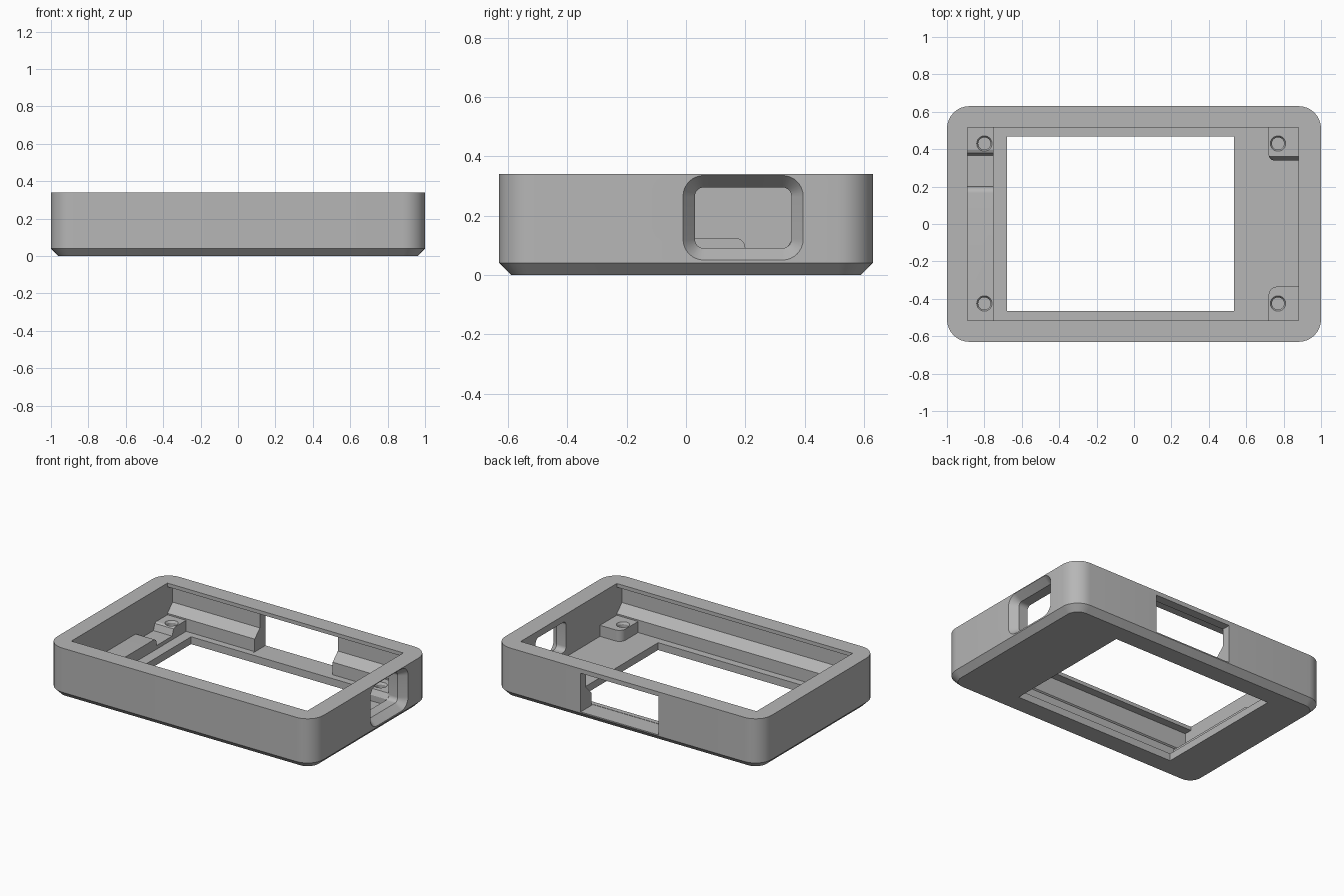
import bpy, bmesh, math

if "Cube" in bpy.data.objects:
    bpy.data.objects.remove(bpy.data.objects["Cube"])

grey = bpy.data.materials.new("matte grey")
grey.use_nodes = True
COLOUR = (0.47, 0.47, 0.47, 1)
grey.diffuse_color = COLOUR
grey.node_tree.nodes["Principled BSDF"].inputs["Base Color"].default_value = COLOUR

# Dimensions
TOP, FLOOR, PAD_TOP = 0.34, 0.05, 0.125
IN_X0, IN_X1, IN_Y = -0.89, 0.88, 0.515


def rounded(a0, a1, b0, b1, radii, seg=8):
    """2D outline; radii run from the low/low corner anticlockwise."""
    if not isinstance(radii, (tuple, list)):
        radii = [radii] * 4
    corners = [(a0, b0, 1, 1), (a1, b0, -1, 1), (a1, b1, -1, -1), (a0, b1, 1, -1)]
    pts = []
    for i, ((a, b, sa, sb), r) in enumerate(zip(corners, radii)):
        if r == 0:
            pts.append((a, b))
            continue
        for k in range(seg + 1):
            t = math.pi * (1 + i / 2 + k / seg / 2)
            pts.append((a + sa * r + r * math.cos(t), b + sb * r + r * math.sin(t)))
    return pts


def circle(x, y, r, n=24):
    return [(x + r * math.cos(math.tau * k / n), y + r * math.sin(math.tau * k / n))
            for k in range(n)]


def loft(name, rings, axis="z"):
    """Closed solid through (position, outline) rings stacked along an axis."""
    place = {"x": lambda p, q: (q, p[0], p[1]),
             "y": lambda p, q: (p[0], q, p[1]),
             "z": lambda p, q: (p[0], p[1], q)}[axis]
    bm = bmesh.new()
    loops = [[bm.verts.new(place(p, pos)) for p in outline] for pos, outline in rings]
    n = len(loops[0])
    for low, high in zip(loops, loops[1:]):
        for i in range(n):
            j = (i + 1) % n
            bm.faces.new((low[i], low[j], high[j], high[i]))
    bm.faces.new(loops[0])
    bm.faces.new(loops[-1])
    bmesh.ops.recalc_face_normals(bm, faces=bm.faces)
    mesh = bpy.data.meshes.new(name)
    bm.to_mesh(mesh)
    bm.free()
    mesh.materials.append(grey)
    obj = bpy.data.objects.new(name, mesh)
    bpy.context.collection.objects.link(obj)
    return obj


def box(name, x0, x1, y0, y1, z0, z1):
    outline = rounded(x0, x1, y0, y1, 0)
    return loft(name, [(z0, outline), (z1, outline)])


def cut(obj, cutters):
    """Subtract every cutter, bake the result and delete the cutters."""
    for c in cutters:
        c.hide_render = True
        mod = obj.modifiers.new("cut", "BOOLEAN")
        mod.operation, mod.solver, mod.object = "DIFFERENCE", "EXACT", c
    graph = bpy.context.evaluated_depsgraph_get()
    mesh = bpy.data.meshes.new_from_object(obj.evaluated_get(graph))
    obj.modifiers.clear()
    obj.data = mesh
    for c in cutters:
        bpy.data.objects.remove(c)


def bore(x, y):
    """Screw hole with a small countersink."""
    return loft("bore", [(0.07, circle(x, y, 0.033)), (0.112, circle(x, y, 0.033)),
                         (PAD_TOP + 0.003, circle(x, y, 0.043))])


# Frame body with chamfered underside
outer = rounded(-1, 1, -0.63, 0.63, 0.12)
base = rounded(-0.96, 0.96, -0.59, 0.59, 0.08)
body = loft("frame_body", [(0, base), (0.04, outer), (TOP, outer)])

cutters = [
    box("cavity", IN_X0, IN_X1, -IN_Y, IN_Y, FLOOR, 0.5),
    box("screen_window", -0.68, 0.535, -0.465, 0.468, -0.1, 0.1),
    box("back_slot", -0.235, 0.35, 0.5, 0.7, FLOOR - 0.002, 0.31),
]
# Grooves with sloped bottoms under the long rims
for s in (-1, 1):
    section = [(s * 0.5, 0.12), (s * 0.57, 0.19), (s * 0.57, 0.315), (s * 0.5, 0.315)]
    cutters.append(loft("groove", [(IN_X0, section), (IN_X1, section)], "x"))
# Side port, flared on the outside
port_in = rounded(0.03, 0.355, 0.09, 0.295, 0.03)
port_out = rounded(-0.01, 0.395, 0.05, 0.335, 0.07)
port_far = rounded(-0.011, 0.396, 0.049, 0.336, 0.07)
cutters.append(loft("port", [(0.8, port_in), (0.95, port_in), (1.0, port_out),
                             (1.02, port_far)], "x"))
cut(body, cutters)

# Mounting rail along one short side: long bed, low channel, end post
low = 0.075
profile = [(-IN_Y - 0.005, FLOOR - 0.01), (IN_Y + 0.005, FLOOR - 0.01),
           (IN_Y + 0.005, PAD_TOP), (0.395, PAD_TOP), (0.38, 0.118), (0.365, low)]
for k in range(7):
    t = math.pi / 2 * k / 6
    profile.append((0.165 + 0.035 * math.cos(t), PAD_TOP - 0.035 + 0.035 * math.sin(t)))
profile.insert(6, (0.2, low))
profile.append((-IN_Y - 0.005, PAD_TOP))
rail = loft("mounting_rail", [(IN_X0 - 0.005, profile), (-0.75, profile)], "x")
cut(rail, [bore(-0.8, 0.43), bore(-0.8, -0.425)])

# Corner pads on the other short side
front = rounded(0.72, IN_X1 + 0.005, -IN_Y - 0.005, -0.335, (0, 0, 0, 0.045))
front_pad = loft("front_pad", [(FLOOR - 0.01, front), (PAD_TOP, front)])
cut(front_pad, [bore(0.77, -0.425)])
back_low = rounded(0.72, IN_X1 + 0.005, 0.34, IN_Y + 0.005, (0.03, 0, 0, 0))
back_top = rounded(0.72, IN_X1 + 0.005, 0.36, IN_Y + 0.005, (0.01, 0, 0, 0))
back_pad = loft("back_pad", [(FLOOR - 0.01, back_low), (0.09, back_low),
                             (PAD_TOP, back_top)])
cut(back_pad, [bore(0.77, 0.43)])

# Smooth the rounded corners and bores, keep edges sharp
bpy.ops.object.select_all(action="DESELECT")
for obj in (body, rail, front_pad, back_pad):
    obj.select_set(True)
bpy.context.view_layer.objects.active = body
bpy.ops.object.shade_smooth_by_angle(angle=math.radians(25))
